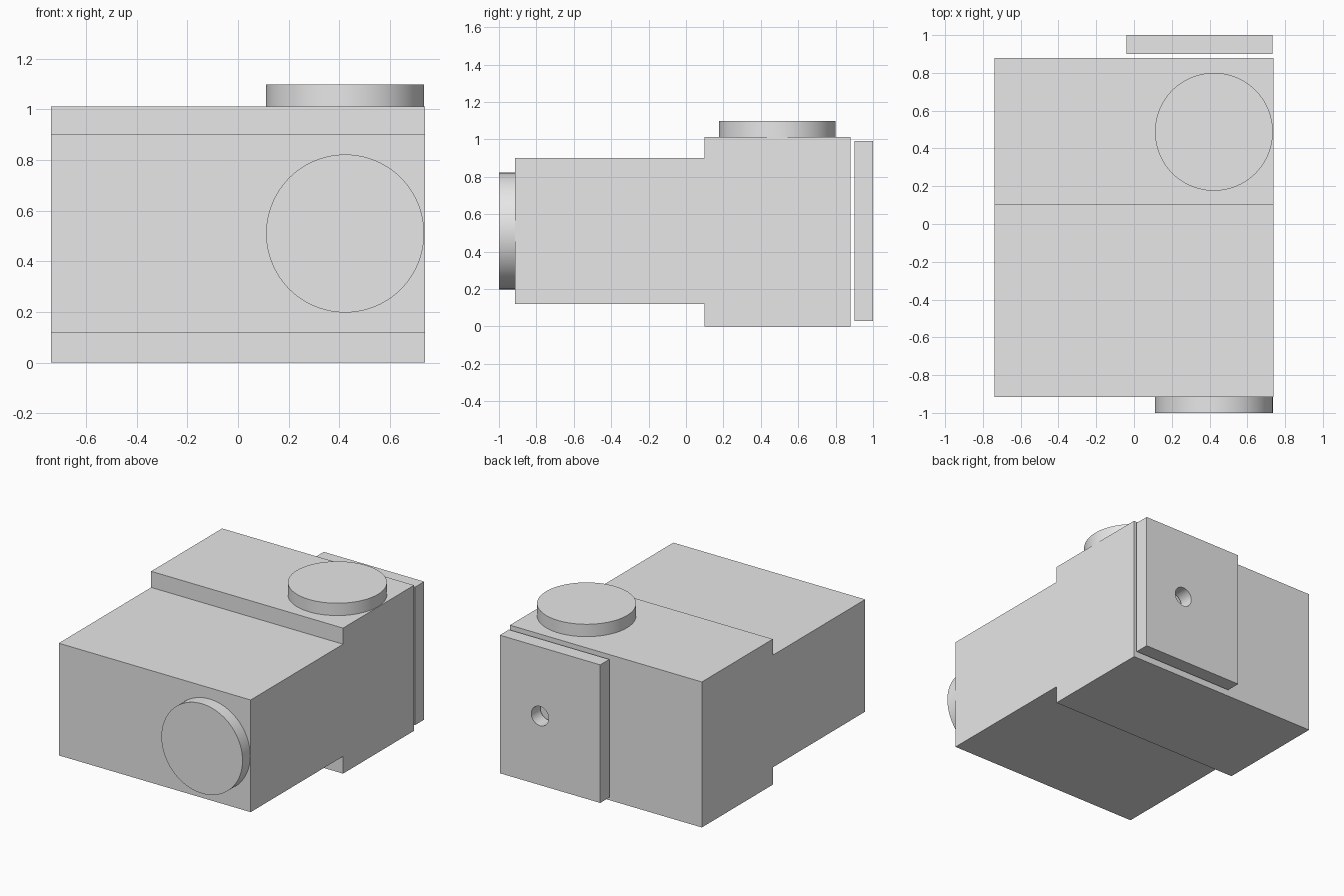
import bpy
import bmesh
import math
from mathutils import Matrix, Vector

cube = bpy.data.objects.get("Cube")
if cube:
    bpy.data.objects.remove(cube, do_unlink=True)

# Single plain grey
GREY = (0.8, 0.8, 0.8, 1.0)
grey = bpy.data.materials.new("light_grey")
grey.use_nodes = True
grey.diffuse_color = GREY
grey.node_tree.nodes["Principled BSDF"].inputs["Base Color"].default_value = GREY


def finish(name, bm):
    """Turn a bmesh into a linked object with the grey material."""
    bmesh.ops.recalc_face_normals(bm, faces=bm.faces)
    mesh = bpy.data.meshes.new(name)
    bm.to_mesh(mesh)
    bm.free()
    mesh.materials.append(grey)
    obj = bpy.data.objects.new(name, mesh)
    bpy.context.collection.objects.link(obj)
    return obj


def shade(obj):
    bpy.ops.object.select_all(action='DESELECT')
    obj.select_set(True)
    bpy.context.view_layer.objects.active = obj
    bpy.ops.object.shade_smooth_by_angle(angle=math.radians(30))


def box(name, low, high):
    low, high = Vector(low), Vector(high)
    bm = bmesh.new()
    bmesh.ops.create_cube(bm, size=1, matrix=Matrix.Translation((low + high) / 2)
                          @ Matrix.Diagonal(high - low).to_4x4())
    return finish(name, bm)


def disc(name, center, radius, depth, along_y=False):
    turn = Matrix.Rotation(math.pi / 2 if along_y else 0, 4, 'X')
    bm = bmesh.new()
    bmesh.ops.create_cone(bm, cap_ends=True, segments=96, radius1=radius, radius2=radius,
                          depth=depth, matrix=Matrix.Translation(center) @ turn)
    return finish(name, bm)


# Stepped body: side profile (y, z) extruded across x
HALF_WIDTH = 0.738
profile = [(-0.915, 0.12), (0.1, 0.12), (0.1, 0), (0.88, 0),
           (0.88, 1.012), (0.1, 1.012), (0.1, 0.9), (-0.915, 0.9)]
bm = bmesh.new()
side = bm.faces.new([bm.verts.new((-HALF_WIDTH, y, z)) for y, z in profile])
extruded = bmesh.ops.extrude_face_region(bm, geom=[side])["geom"]
bmesh.ops.translate(bm, vec=(2 * HALF_WIDTH, 0, 0),
                    verts=[v for v in extruded if isinstance(v, bmesh.types.BMVert)])
finish("stepped_body", bm)

# Round caps on the front and the top
DISC_X, DISC_R = 0.423, 0.312
shade(disc("front_disc", (DISC_X, -0.9575, 0.51), DISC_R, 0.085, along_y=True))
shade(disc("top_disc", (DISC_X, 0.488, 1.055), DISC_R, 0.086))

# Back plate, standing just clear of the body, with a round through hole
plate = box("back_plate", (-0.04, 0.9, 0.03), (0.732, 1.0, 0.99))
cutter = disc("hole_cutter", (DISC_X, 0.95, 0.51), 0.067, 0.3, along_y=True)
cutter.hide_render = True
hole = plate.modifiers.new("hole", 'BOOLEAN')
hole.operation = 'DIFFERENCE'
hole.solver = 'EXACT'
hole.object = cutter
bpy.context.view_layer.objects.active = plate
bpy.ops.object.modifier_apply(modifier=hole.name)
bpy.data.objects.remove(cutter, do_unlink=True)
shade(plate)
